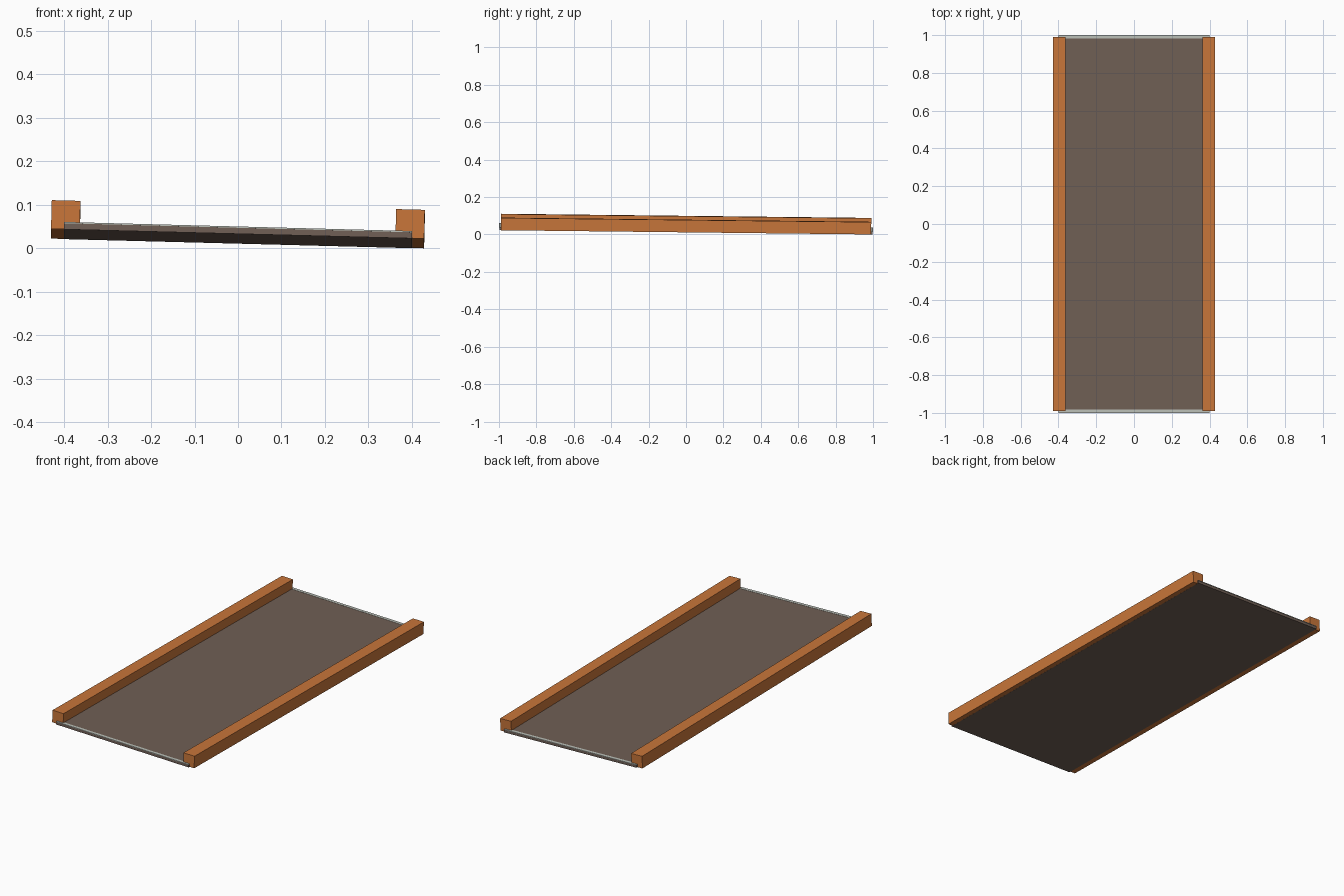
import bpy
import bmesh
from mathutils import Matrix, Vector

old = bpy.data.objects.get("Cube")
if old:
    bpy.data.objects.remove(old, do_unlink=True)


def material(name, rgb):
    m = bpy.data.materials.new(name)
    m.use_nodes = True
    m.diffuse_color = (*rgb, 1)
    m.node_tree.nodes["Principled BSDF"].inputs["Base Color"].default_value = (*rgb, 1)
    return m


orange = material("orange wood", (0.58, 0.18, 0.042))
brown = material("grey brown", (0.162, 0.115, 0.091))
pale = material("pale grey", (0.5, 0.53, 0.48))

# The whole deck leans slightly towards its left and back
tilt = (Matrix.Translation((0, 0, 0.0225))
        @ Matrix.Rotation(-0.0113, 4, "X") @ Matrix.Rotation(0.026, 4, "Y"))


def box(name, low, high, mat):
    low, high = Vector(low), Vector(high)
    mesh = bpy.data.meshes.new(name)
    bm = bmesh.new()
    place = Matrix.Translation((low + high) / 2) @ Matrix.Diagonal((*(high - low), 1))
    bmesh.ops.create_cube(bm, size=1, matrix=tilt @ place)
    bm.to_mesh(mesh)
    bm.free()
    mesh.materials.append(mat)
    obj = bpy.data.objects.new(name, mesh)
    bpy.context.collection.objects.link(obj)


# Deck panel, its bottom just proud of the rails
box("deck_panel", (-0.4, -0.998, -0.0004), (0.4, 0.998, 0.0155), brown)

# Side rails
box("right_rail", (-0.43, -0.99, 0), (-0.364, 0.99, 0.066), orange)
box("left_rail", (0.362, -0.99, 0), (0.428, 0.99, 0.066), orange)

# Pale trim along both ends of the deck
box("front_trim", (-0.4, -1, 0.0135), (0.4, -0.983, 0.0165), pale)
box("back_trim", (-0.4, 0.983, 0.0135), (0.4, 1, 0.0165), pale)
